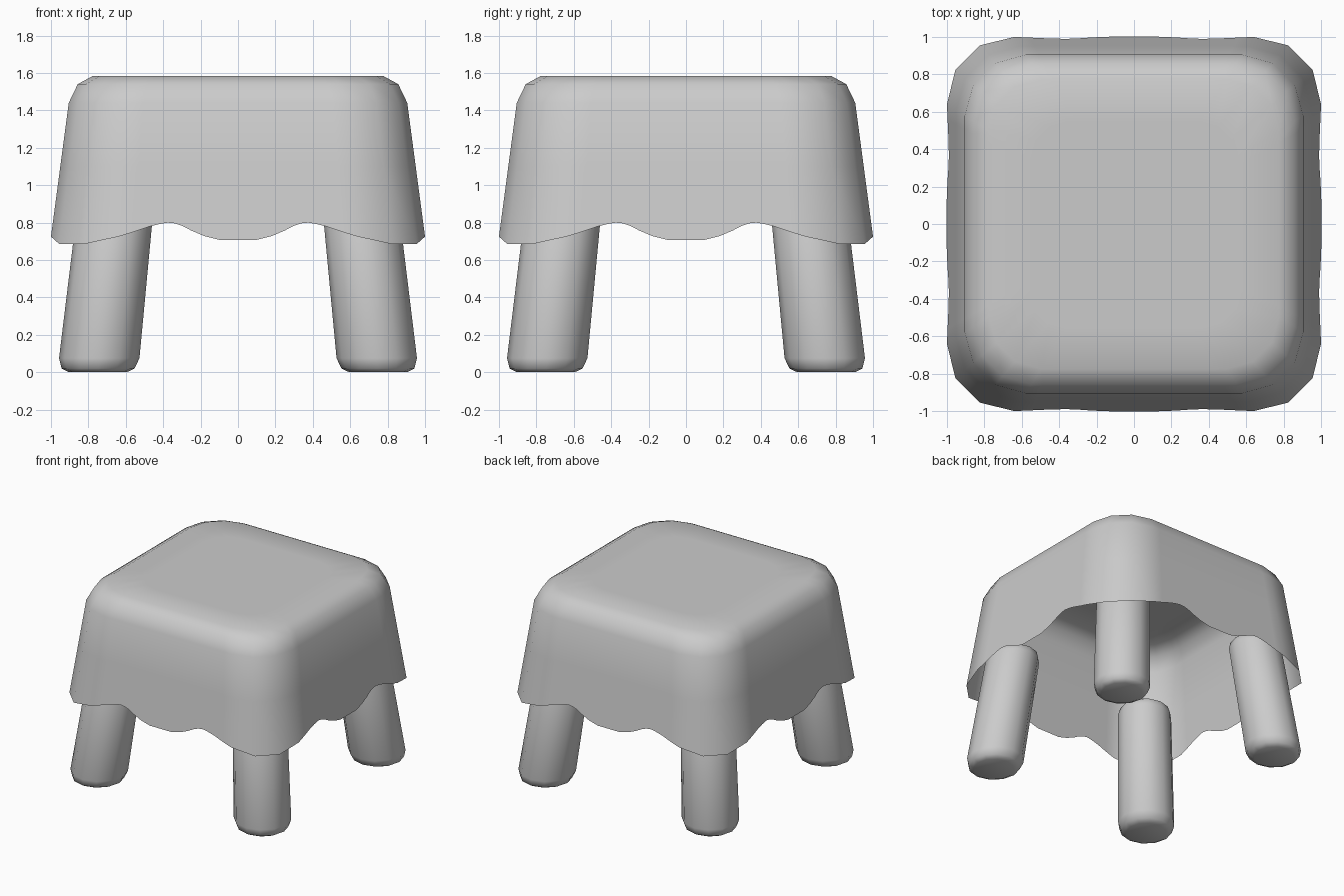
import bpy, bmesh, math

if "Cube" in bpy.data.objects:
    bpy.data.objects.remove(bpy.data.objects["Cube"])

# hem of one half side, from the middle to the corner: (along, z)
HALF = [(0.1, .708), (.18, .728), (.25, .757), (.30, .783), (.34, .796), (.38, .80),
        (.43, .791), (.48, .778), (.56, .75), (.64, .725)]
CORNER = (.82, .95, .685)


def make_object(name, bm):
    bmesh.ops.recalc_face_normals(bm, faces=bm.faces)
    mesh = bpy.data.meshes.new(name)
    bm.to_mesh(mesh)
    bm.free()
    ob = bpy.data.objects.new(name, mesh)
    bpy.context.collection.objects.link(ob)
    return ob


def skin(bm, rings):
    loops = [[bm.verts.new(p) for p in r] for r in rings]
    n = len(loops[0])
    for a, b in zip(loops, loops[1:]):
        for i in range(n):
            j = (i + 1) % n
            bm.faces.new((a[i], a[j], b[j], b[i]))
    return loops


def smooth(ob, angle):
    bpy.ops.object.select_all(action='DESELECT')
    ob.select_set(True)
    bpy.context.view_layer.objects.active = ob
    bpy.ops.object.shade_smooth_by_angle(angle=math.radians(angle))


# draped cloth: rounded-square outline, turned four times round the centre
side = [(x, 1.0, z) for x, z in HALF] + [CORNER]
side = [(-x, y, z) for x, y, z in reversed(side)] + side
outline = []
for k in range(4):
    c, s = [(1, 0), (0, -1), (-1, 0), (0, 1)][k]
    outline += [(c * x - s * y, s * x + c * y, z) for x, y, z in side]


def wall(z):
    return .905 + (1.44 - z) * .095 / .715


rings = [[(x * wall(z), y * wall(z), z) for x, y, z in outline]]
for scale, height in [(wall(1.1), 1.1), (.905, 1.44), (.857, 1.54), (.775, 1.585), (.55, 1.585)]:
    rings.append([(x * scale, y * scale, height) for x, y, z in outline])
bm = bmesh.new()
loops = skin(bm, rings)
bm.faces.new(loops[-1])
smooth(make_object("cloth_cover", bm), 60)

# splayed round legs with softened ends
SIDES = 12
PROFILE = [(.155, 0), (.195, .02), (.215, .075), (.203, .93), (.185, .98), (.15, 1.0)]
for name, sx, sy in [("front_left_leg", -1, -1), ("front_right_leg", 1, -1),
                     ("back_left_leg", -1, 1), ("back_right_leg", 1, 1)]:
    rings = []
    for r, z in PROFILE:
        off = .75 - .108 * z
        rings.append([(sx * off + r * math.cos(math.tau * i / SIDES),
                       sy * off + r * math.sin(math.tau * i / SIDES), z) for i in range(SIDES)])
    bm = bmesh.new()
    loops = skin(bm, rings)
    bm.faces.new(loops[0])
    bm.faces.new(loops[-1])
    smooth(make_object(name, bm), 60)
